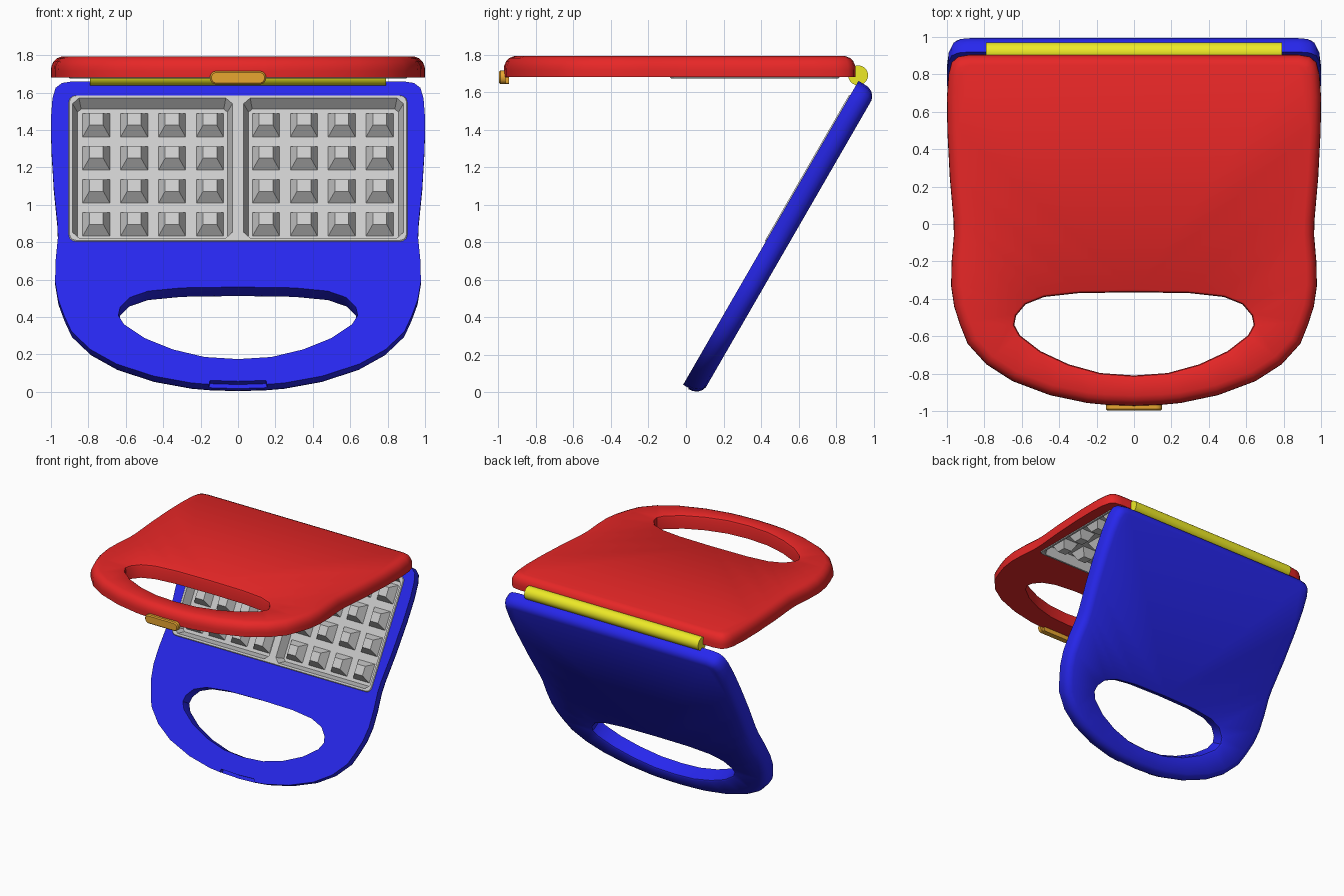
import bpy, bmesh, math
from mathutils import Matrix, Vector

if "Cube" in bpy.data.objects:
    bpy.data.objects.remove(bpy.data.objects["Cube"])

RED, BLUE = (0.8, 0.02, 0.02, 1), (0.02, 0.02, 0.85, 1)
YELLOW, ORANGE = (0.85, 0.82, 0.02, 1), (0.8, 0.38, 0.03, 1)

# Right halves of the plan outlines, back to front
SHELL = [(.88, .905), (.94, .895), (.975, .865), (.992, .8), (1.0, .68), (.998, .5),
         (.985, .25), (.965, .02), (.963, -.06), (.975, -.2), (.978, -.33), (.962, -.44),
         (.93, -.54), (.89, -.64), (.79, -.75), (.65, -.84), (.45, -.915), (.25, -.957),
         (.155, -.966), (.15, -.9665), (0, -.972)]
GRIP = [(0, -.365), (.3, -.37), (.48, -.39), (.58, -.43), (.63, -.49), (.64, -.54),
        (.61, -.595), (.5, -.68), (.35, -.75), (.18, -.797), (0, -.81)]
END = .905


def mirrored(half):
    return half + [(-x, y) for x, y in reversed(half) if x > 0]


def rounded_rect(x0, x1, y0, y1, r, seg):
    pts = []
    for i, (cx, cy) in enumerate([(x1 - r, y1 - r), (x0 + r, y1 - r), (x0 + r, y0 + r), (x1 - r, y0 + r)]):
        for k in range(seg + 1):
            a = math.pi / 2 * (i + k / seg)
            pts.append((cx + r * math.cos(a), cy + r * math.sin(a)))
    return pts


def inset(pts, d):
    """Move an outline inwards by d."""
    n = len(pts)
    area = sum(pts[i - 1][0] * pts[i][1] - pts[i][0] * pts[i - 1][1] for i in range(n))
    s = 1 if area > 0 else -1
    out = []
    for i in range(n):
        p, a, b = Vector(pts[i]), Vector(pts[i - 1]), Vector(pts[(i + 1) % n])
        e, f = (p - a).normalized(), (b - p).normalized()
        n1, n2 = Vector((-e.y, e.x)), Vector((-f.y, f.x))
        m = (n1 + n2) / (1 + n1.dot(n2))
        out.append(tuple(p + m * d * s))
    return out


def loop(bm, pts, z):
    return [bm.verts.new((x, y, z)) for x, y in pts]


def walls(bm, rings):
    for a, b in zip(rings, rings[1:]):
        for i in range(len(a)):
            bm.faces.new((a[i - 1], a[i], b[i], b[i - 1]))


def fill(bm, loops):
    """Flat face bounded by the first loop, with the others as holes."""
    edges = []
    for l in loops:
        for i in range(len(l)):
            edges.append(bm.edges.get((l[i - 1], l[i])) or bm.edges.new((l[i - 1], l[i])))
    bmesh.ops.triangle_fill(bm, use_beauty=True, use_dissolve=False, edges=edges, normal=(0, 0, 1))


def finish(bm, name, color=None, matrix=Matrix(), side=0, smooth=None):
    bmesh.ops.recalc_face_normals(bm, faces=bm.faces[:])
    if side:  # the inner face must look away from the shell
        f = min(bm.faces, key=lambda f: f.calc_center_median().z * side)
        f.normal_update()
        if f.normal.z * side > 0:
            bmesh.ops.reverse_faces(bm, faces=bm.faces[:])
    me = bpy.data.meshes.new(name)
    bm.to_mesh(me)
    bm.free()
    me.transform(matrix)
    ob = bpy.data.objects.new(name, me)
    bpy.context.collection.objects.link(ob)
    if color:
        mat = bpy.data.materials.new(name + "_color")
        mat.diffuse_color = color
        mat.use_nodes = True
        mat.node_tree.nodes["Principled BSDF"].inputs["Base Color"].default_value = mat.diffuse_color
        me.materials.append(mat)
    if smooth:
        bpy.ops.object.select_all(action='DESELECT')
        ob.select_set(True)
        bpy.context.view_layer.objects.active = ob
        bpy.ops.object.shade_smooth_by_angle(angle=math.radians(smooth))
    return ob


PLATE = rounded_rect(-.905, .905, -.085, .818, .04, 3)


def shell(name, side, matrix, color, notch):
    bm = bmesh.new()
    outer = mirrored(SHELL)
    cut = [(x, y + .025) if notch and abs(x) < .152 and y < -.9 else (x, y) for x, y in outer]
    # Outer wall with rounded back edge
    rings = [loop(bm, cut, 0), loop(bm, cut, .035 * side)]
    for z, d in [(.035, 0), (.06, .002), (.085, .013), (.102, .03), (.112, .055)]:
        rings.append(loop(bm, inset(outer, d), z * side))
    walls(bm, rings)
    # Handle opening
    grip = mirrored(GRIP)
    hole = [loop(bm, inset(grip, -d), z * side) for z, d in [(0, 0), (.09, 0), (.105, .005), (.112, .015)]]
    walls(bm, hole)
    fill(bm, [rings[0], hole[0], loop(bm, PLATE, 0)])
    fill(bm, [rings[-1], hole[-1]])
    bmesh.ops.remove_doubles(bm, verts=bm.verts[:], dist=1e-5)
    finish(bm, name, color, matrix, side, 35)


def waffle_plate(name, side, matrix):
    bm = bmesh.new()
    depth, top = .065 * side, -.006 * side
    rim = [loop(bm, PLATE, 0), loop(bm, inset(PLATE, .005), top)]
    walls(bm, rim)
    openings = []
    for sx in (-1, 1):
        # Basin with sloping walls
        x0, x1 = sorted((sx * .03, sx * .885))
        b = rounded_rect(x0, x1, -.065, .798, .035, 1)
        basin = [loop(bm, b, top), loop(bm, inset(b, .027), depth)]
        walls(bm, basin)
        openings.append(basin[0])
        floor = [basin[1]]
        # Tapered studs
        for i in range(4):
            for j in range(4):
                cx, cy = sx * (.15 + .2025 * i), .671 - .204 * j
                sq = [(cx + a, cy + c) for a, c in ((-.073, -.073), (.073, -.073), (.073, .073), (-.073, .073))]
                stud = [loop(bm, sq, depth), loop(bm, inset(sq, .036), 0)]
                walls(bm, stud)
                bm.faces.new(stud[1])
                floor.append(stud[0])
        fill(bm, floor)
    fill(bm, [rim[1]] + openings)
    finish(bm, name, None, matrix, side)


# Lid lies flat, base swings down 60 degrees from the hinge
lid_m = Matrix.Translation((0, 0, 1.68))
base_m = (Matrix.Translation((0, .92, 1.66)) @ Matrix.Rotation(math.radians(60), 4, 'X')
          @ Matrix.Translation((0, -END, 0)))
shell("lid", 1, lid_m, RED, False)
shell("base", -1, base_m, BLUE, True)
waffle_plate("upper_plate", 1, lid_m)
waffle_plate("lower_plate", -1, base_m)

# Hinge rod
bm = bmesh.new()
bmesh.ops.create_cone(bm, cap_ends=True, segments=32, radius1=.053, radius2=.053, depth=1.58,
                      matrix=Matrix.Translation((0, .918, 1.69)) @ Matrix.Rotation(math.pi / 2, 4, 'Y'))
finish(bm, "hinge_rod", YELLOW, smooth=35)

# Latch: rounded tab with a hooked lower lip
TO_FRONT = Matrix.Rotation(math.pi / 2, 4, 'X')   # local z becomes -y
bm = bmesh.new()
tab = rounded_rect(-.15, .15, 1.643, 1.715, .033, 4)
rings = [loop(bm, inset(tab, d), z) for z, d in [(.962, 0), (.99, 0), (.998, .008)]]
walls(bm, rings)
bm.faces.new(rings[0])
bm.faces.new(rings[-1])
finish(bm, "latch_tab", ORANGE, TO_FRONT, smooth=35)
bm = bmesh.new()
lip = rounded_rect(-.125, .125, 1.643, 1.68, .008, 2)
rings = [loop(bm, lip, z) for z in (.945, .97)]
walls(bm, rings)
bm.faces.new(rings[0])
bm.faces.new(rings[1])
finish(bm, "latch_lip", ORANGE, TO_FRONT)
